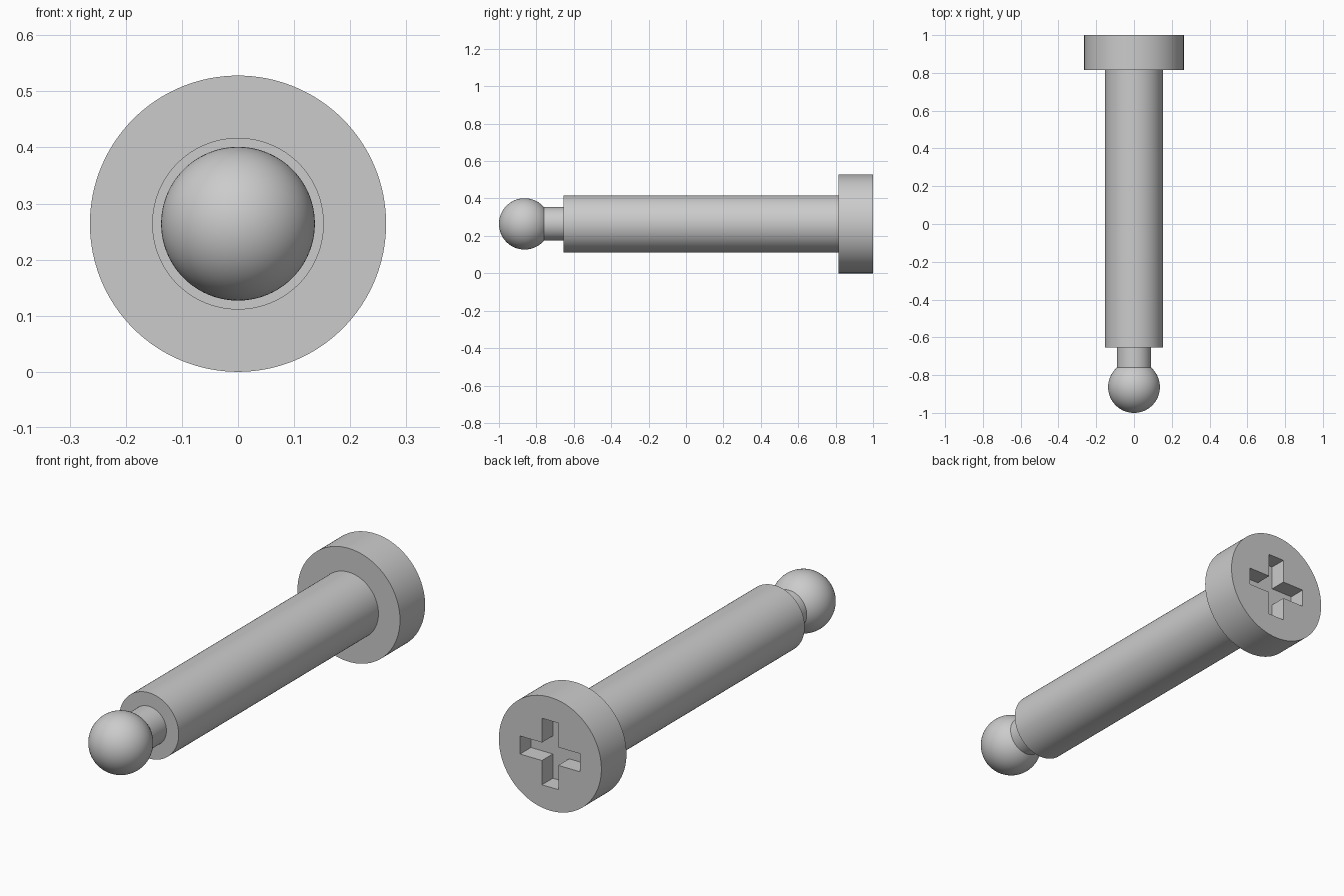
import bpy
import math

if "Cube" in bpy.data.objects:
    bpy.data.objects.remove(bpy.data.objects["Cube"], do_unlink=True)

AXIS_Z = 0.264

grey = bpy.data.materials.new("plain grey")
grey.use_nodes = True
colour = (0.6, 0.6, 0.6, 1)
grey.diffuse_color = colour
grey.node_tree.nodes["Principled BSDF"].inputs["Base Color"].default_value = colour


def finish(obj, name):
    """Name, colour and smooth one part."""
    obj.name = name
    obj.data.materials.clear()
    obj.data.materials.append(grey)
    bpy.ops.object.select_all(action="DESELECT")
    obj.select_set(True)
    bpy.context.view_layer.objects.active = obj
    bpy.ops.object.transform_apply(location=False, rotation=True, scale=True)
    bpy.ops.object.shade_smooth_by_angle(angle=math.radians(30))
    return obj


def rod(name, radius, y0, y1):
    """Cylinder lying along y."""
    bpy.ops.mesh.primitive_cylinder_add(
        vertices=128, radius=radius, depth=y1 - y0,
        location=(0, (y0 + y1) / 2, AXIS_Z), rotation=(math.pi / 2, 0, 0))
    return finish(bpy.context.object, name)


# Ball tip, narrow neck, long shaft and wide head
bpy.ops.mesh.primitive_uv_sphere_add(
    segments=96, ring_count=48, radius=0.137,
    location=(0, -0.863, AXIS_Z), rotation=(math.pi / 2, 0, 0))
finish(bpy.context.object, "ball_tip")
rod("neck", 0.09, -0.78, -0.65)
rod("shaft", 0.153, -0.655, 0.83)
head = rod("head", 0.264, 0.815, 1.0)

# Cross-shaped drive recess in the back of the head
HALF, ARM, DEPTH = 0.042, 0.155, 0.08
corners = []
for i in range(4):
    c, s = round(math.cos(i * math.pi / 2)), round(math.sin(i * math.pi / 2))
    for u, v in ((ARM, -HALF), (ARM, HALF), (HALF, HALF)):
        corners.append((u * c - v * s, u * s + v * c))
n = len(corners)
verts = [(x, y, AXIS_Z + z) for y in (1 - DEPTH, 1.1) for x, z in corners]
faces = [tuple(range(n)), tuple(reversed(range(n, 2 * n)))]
faces += [(i, i + n, (i + 1) % n + n, (i + 1) % n) for i in range(n)]
mesh = bpy.data.meshes.new("cross_cutter")
mesh.from_pydata(verts, [], faces)
mesh.materials.append(grey)
cutter = bpy.data.objects.new("cross_cutter", mesh)
cutter.hide_render = True
bpy.context.collection.objects.link(cutter)

cut = head.modifiers.new("cross_recess", "BOOLEAN")
cut.operation = "DIFFERENCE"
cut.solver = "EXACT"
cut.object = cutter
bpy.context.view_layer.objects.active = head
# Cut before the smoothing is evaluated
bpy.ops.object.modifier_move_to_index(modifier=cut.name, index=0)
bpy.ops.object.modifier_apply(modifier=cut.name)
bpy.data.objects.remove(cutter, do_unlink=True)
finish(head, "head")
